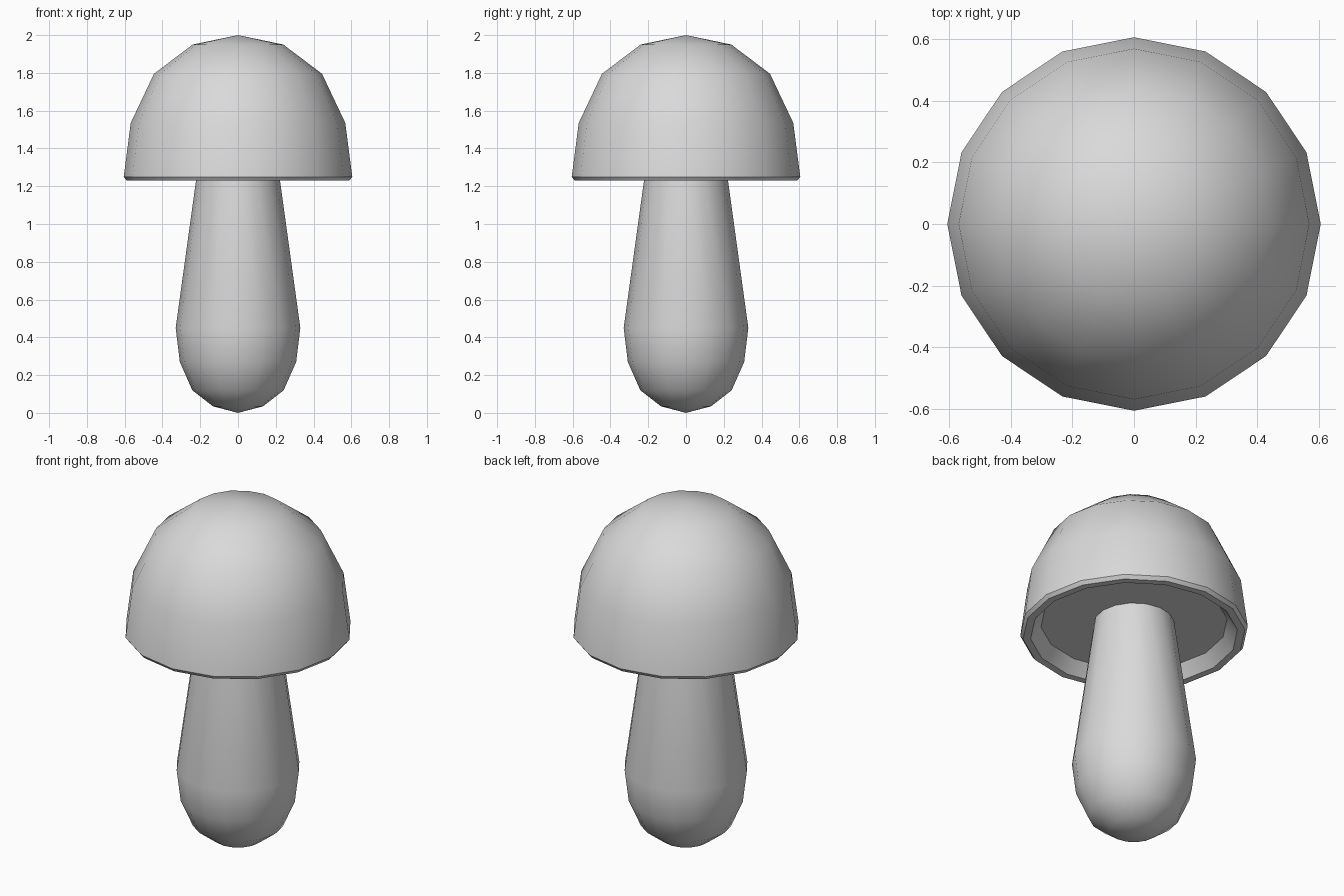
import bpy
import bmesh
import math

cube = bpy.data.objects.get("Cube")
if cube:
    bpy.data.objects.remove(cube, do_unlink=True)

SIDES = 16

material = bpy.data.materials.new("light grey")
material.use_nodes = True
grey = (0.7, 0.7, 0.7, 1)
material.diffuse_color = grey
material.node_tree.nodes["Principled BSDF"].inputs["Base Color"].default_value = grey


def lathe(name, profile):
    """Turn an axis-to-axis (radius, height) profile into a closed solid."""
    bm = bmesh.new()
    verts = [bm.verts.new((r, 0, z)) for r, z in profile]
    edges = [bm.edges.new(pair) for pair in zip(verts, verts[1:])]
    bmesh.ops.spin(bm, geom=verts + edges, cent=(0, 0, 0), axis=(0, 0, 1),
                   angle=math.tau, steps=SIDES)
    bmesh.ops.remove_doubles(bm, verts=bm.verts[:], dist=0.001)
    bmesh.ops.recalc_face_normals(bm, faces=bm.faces[:])
    mesh = bpy.data.meshes.new(name)
    bm.to_mesh(mesh)
    bm.free()
    mesh.materials.append(material)
    obj = bpy.data.objects.new(name, mesh)
    bpy.context.collection.objects.link(obj)
    bpy.ops.object.select_all(action="DESELECT")
    obj.select_set(True)
    bpy.context.view_layer.objects.active = obj
    bpy.ops.object.shade_smooth_by_angle(angle=math.radians(40))
    return obj


# Domed cap with a bevelled rim and recessed flat underside
lathe("mushroom_cap", [
    (0, 2.0), (0.24, 1.95), (0.445, 1.795), (0.568, 1.535), (0.605, 1.25),
    (0.59, 1.23), (0.55, 1.23), (0.495, 1.3), (0, 1.3)])

# Tapered stem with a rounded bulb, its top buried in the cap
lathe("mushroom_stem", [
    (0, 1.32), (0.21, 1.32), (0.33, 0.45), (0.308, 0.27),
    (0.242, 0.12), (0.133, 0.035), (0, 0)])
